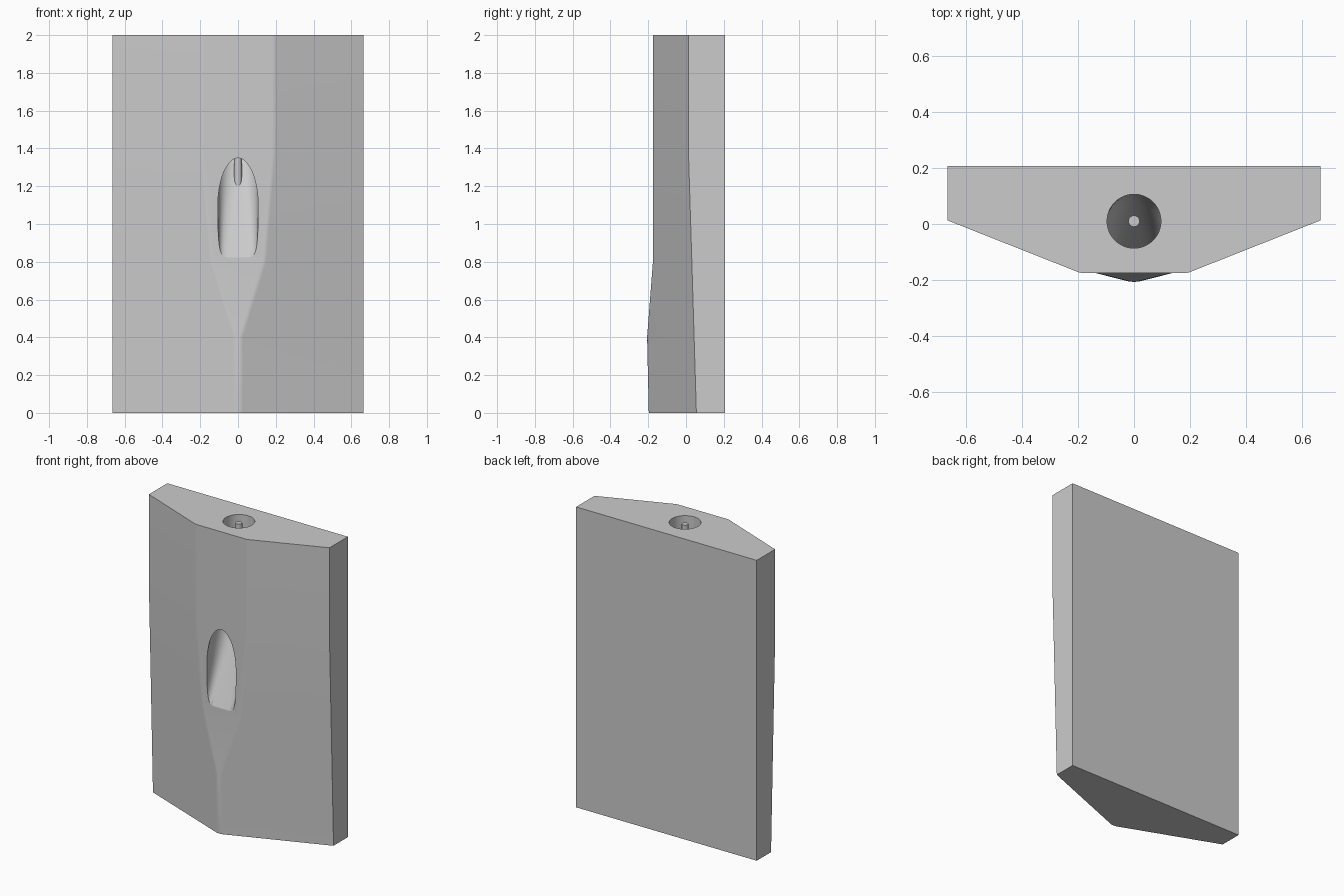
import bpy, bmesh, math

if "Cube" in bpy.data.objects:
    bpy.data.objects.remove(bpy.data.objects["Cube"])

grey = bpy.data.materials.new("plain grey")
grey.use_nodes = True
colour = (0.6, 0.6, 0.6, 1)
grey.diffuse_color = colour
grey.node_tree.nodes["Principled BSDF"].inputs["Base Color"].default_value = colour


def loft(bm, rings):
    """Skin a stack of closed rings and cap both ends."""
    rows = [[bm.verts.new(p) for p in ring] for ring in rings]
    for a, b in zip(rows, rows[1:]):
        for i in range(len(a)):
            j = (i + 1) % len(a)
            bm.faces.new((a[i], a[j], b[j], b[i]))
    bm.faces.new(rows[0])
    bm.faces.new(rows[-1])
    bmesh.ops.recalc_face_normals(bm, faces=bm.faces)


def finish(bm, name):
    mesh = bpy.data.meshes.new(name)
    bm.to_mesh(mesh)
    bm.free()
    mesh.materials.append(grey)
    obj = bpy.data.objects.new(name, mesh)
    bpy.context.collection.objects.link(obj)
    return obj


def activate(obj):
    bpy.ops.object.select_all(action='DESELECT')
    obj.select_set(True)
    bpy.context.view_layer.objects.active = obj


# Block: flat back, faceted front whose central strip narrows to a ridge
HALF, BACK = 0.665, 0.206
sections = [  # height, strip half width, strip y, side edge y
    (2.0, 0.19, -0.175, 0.013),
    (1.38, 0.19, -0.175, 0.013),
    (0.8, 0.14, -0.175, 0.031),
    (0.4, 0.016, -0.206, 0.043),
    (0.0, 0.016, -0.197, 0.055),
]
bm = bmesh.new()
loft(bm, [[(-HALF, BACK, z), (-HALF, side, z), (-w, front, z),
           (w, front, z), (HALF, side, z), (HALF, BACK, z)]
          for z, w, front, side in sections])
# Soften the long edges of the central strip
strip = [e for e in bm.edges
         if all(abs(v.co.x) < 0.2 for v in e.verts)
         and e.verts[0].co.z != e.verts[1].co.z]
bmesh.ops.bevel(bm, geom=strip, offset=0.01, segments=2, affect='EDGES', profile=0.5)
block = finish(bm, "block")


# Channel: round bore from the top, turning into a sloped spout at the front
def channel_ring(z, cy, rx, ry, power, count=48):
    ring = []
    for i in range(count):
        t = math.tau * i / count
        c, s = math.cos(t), math.sin(t)
        k = 2 / (power if s > 0 else 2)
        ring.append((rx * math.copysign(abs(c) ** k, c),
                     cy + ry * math.copysign(abs(s) ** k, s), z))
    return ring


BORE_Y, BORE_R = 0.01, 0.096
rings = [channel_ring(z, BORE_Y, BORE_R, BORE_R, 2) for z in (2.1, 1.54)]
steps = 12
for i in range(steps + 1):
    f = i / steps
    z = 1.46 - 0.76 * f
    floor_y = -0.01 + (z - 1.2) / 2.3
    width = 0.1 + 0.01 * min(1, 4 * f) - 0.006 * f
    rings.append(channel_ring(z, floor_y - 0.115, width, 0.115, 2 + 5 * f * f))
bm = bmesh.new()
loft(bm, rings)
channel = finish(bm, "channel_cutter")
channel.hide_render = True

cut = block.modifiers.new("channel", 'BOOLEAN')
cut.operation = 'DIFFERENCE'
cut.solver = 'EXACT'
cut.object = channel
activate(block)
bpy.ops.object.modifier_apply(modifier=cut.name)
bpy.data.objects.remove(channel)
bpy.ops.object.shade_smooth_by_angle(angle=math.radians(25))
block.modifiers.new("even shading", 'WEIGHTED_NORMAL').keep_sharp = True

# Pin standing in the middle of the bore, rooted in the spout floor
bm = bmesh.new()
loft(bm, [channel_ring(z, BORE_Y, 0.02, 0.02, 2, 24) for z in (1.1, 1.99)])
pin = finish(bm, "centre_pin")
activate(pin)
bpy.ops.object.shade_smooth_by_angle(angle=math.radians(30))
